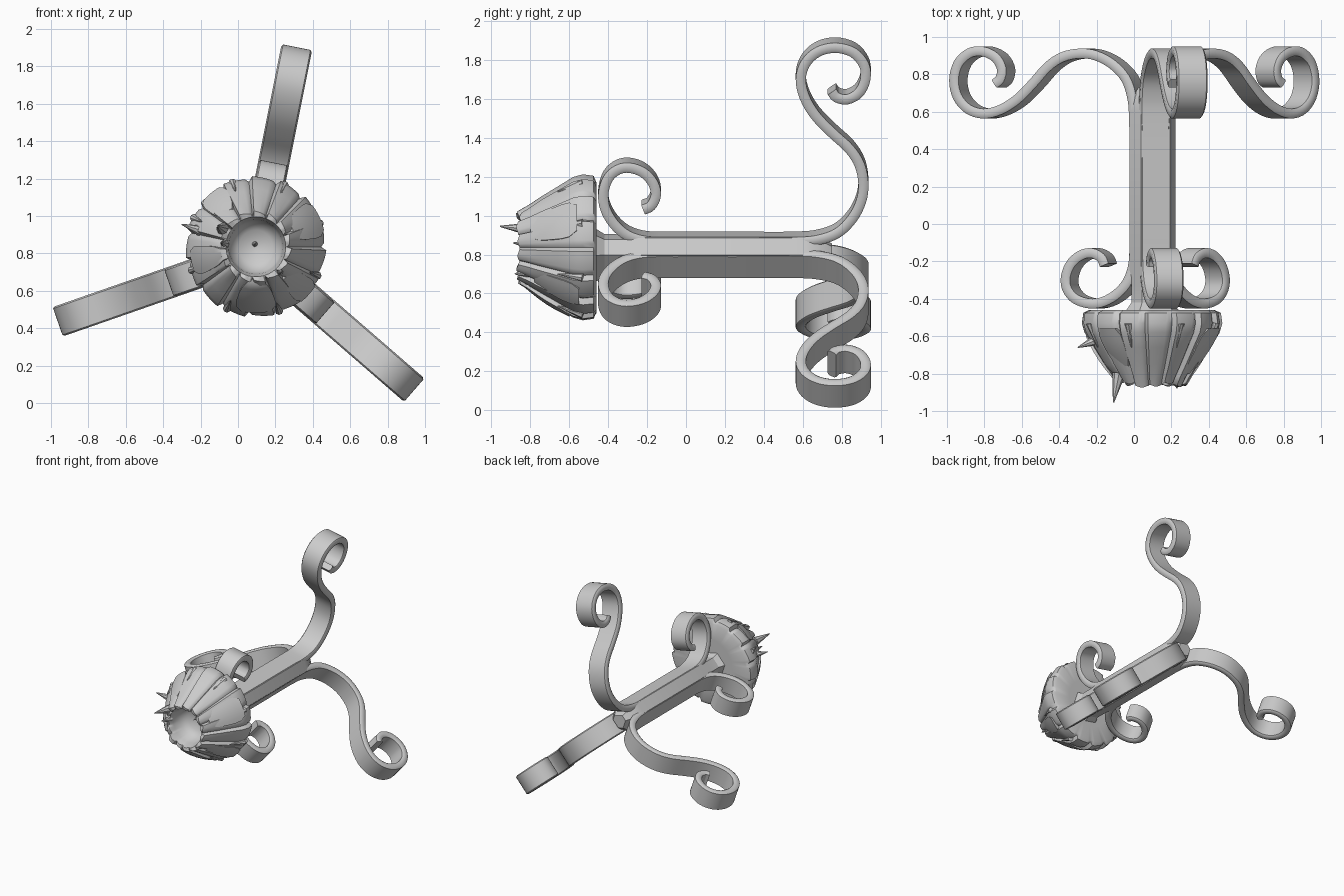
import bpy, bmesh, math, random
from mathutils import Vector

if "Cube" in bpy.data.objects:
    bpy.data.objects.remove(bpy.data.objects["Cube"])

random.seed(4)
CX, CZ, HZ = 0.095, 0.803, 0.835          # shaft axis and head centre height
ANGLES = [math.radians(a) for a in (78.7, 199.2, 319.1)]


def finish(name, bm, angle=40):
    bmesh.ops.recalc_face_normals(bm, faces=bm.faces)
    me = bpy.data.meshes.new(name)
    bm.to_mesh(me)
    bm.free()
    ob = bpy.data.objects.new(name, me)
    bpy.context.collection.objects.link(ob)
    bpy.ops.object.select_all(action='DESELECT')
    bpy.context.view_layer.objects.active = ob
    ob.select_set(True)
    bpy.ops.object.shade_smooth_by_angle(angle=math.radians(angle))
    return ob


def polar(a, r, y, cz=CZ):
    return Vector((CX + r * math.cos(a), y, cz + r * math.sin(a)))


def skin(bm, rings, caps=True):
    vs = [[bm.verts.new(p) for p in ring] for ring in rings]
    n = len(vs[0])
    for a, b in zip(vs, vs[1:]):
        for i in range(n):
            j = (i + 1) % n
            bm.faces.new((a[i], a[j], b[j], b[i]))
    if caps:
        bm.faces.new(vs[0])
        bm.faces.new(vs[-1])


def spline(pts, steps):
    pts = [Vector(p) for p in pts]
    ext = [2 * pts[0] - pts[1]] + pts + [2 * pts[-1] - pts[-2]]
    out = []
    for i in range(1, len(ext) - 2):
        p0, p1, p2, p3 = ext[i - 1:i + 3]
        for s in range(steps):
            t = s / steps
            out.append(0.5 * (2 * p1 + (p2 - p0) * t + (2 * p0 - 5 * p1 + 4 * p2 - p3) * t * t
                              + (3 * p1 - p0 - 3 * p2 + p3) * t ** 3))
    return out + [pts[-1]]


# Scrolled ribbon path as (y, radius): small curl, shaft, large scroll
PATH = [(-.22, .245), (-.18, .265), (-.155, .32), (-.17, .385), (-.22, .44), (-.29, .465),
        (-.35, .455), (-.40, .41), (-.425, .33), (-.415, .25), (-.37, .17), (-.30, .11),
        (-.20, .08), (-.05, .077), (.25, .077), (.56, .077), (.68, .088), (.78, .125),
        (.855, .20), (.90, .29), (.912, .38), (.893, .48), (.84, .565), (.75, .65),
        (.665, .74), (.61, .835), (.59, .93), (.615, 1.015), (.68, 1.075), (.77, 1.095),
        (.86, 1.07), (.915, 1.005), (.922, .93), (.89, .86), (.83, .825), (.775, .835),
        (.75, .865)]
SECTION = [(-1, -.55), (-.9, -1), (.9, -1), (1, -.55), (1, .55), (.9, 1), (-.9, 1), (-1, .55)]


def ribbon(name, a):
    pts = spline(PATH, 4)
    side = Vector((-math.sin(a), 0, math.cos(a)))
    rings = []
    for i, p in enumerate(pts):
        d = (pts[min(i + 1, len(pts) - 1)] - pts[max(i - 1, 0)]).normalized()
        w = .078 if p.x < .5 else .083
        rings.append([polar(a, p.y + d.x * v * .026, p.x - d.y * v * .026) + side * u * w
                      for u, v in SECTION])
    bm = bmesh.new()
    skin(bm, rings)
    finish(name, bm, 50)


for k, a in enumerate(ANGLES):
    ribbon(f"scroll_leg_{k + 1}", a)

# Six-sided shaft core filling the space between the ribbons
bm = bmesh.new()
corner = math.radians(38)
skin(bm, [[polar(a + s * corner, r, y) for a in ANGLES for s in (-1, 1)]
          for y, r in ((-.47, .15), (-.42, .115), (-.32, .115), (-.24, .127), (.60, .127),
                       (.68, .11), (.75, .06))])
finish("shaft_core", bm, 25)

# Petalled head: lathe with stepped petals and a ragged rim
OUTER = [(-.46, .02), (-.46, .20), (-.46, .335), (-.475, .358), (-.53, .366), (-.58, .352),
         (-.66, .303), (-.75, .248), (-.82, .205), (-.855, .180)]
INNER = [(-.85, .160), (-.79, .145), (-.71, .135), (-.67, .09), (-.655, .012)]
PETALS, SUB = 15, 8
rag = [random.uniform(-.025, .03) for _ in range(PETALS)]
rings = []
for k, (y, r) in enumerate(OUTER + INNER):
    ring = []
    for i in range(PETALS * SUB):
        f = (i % SUB) / (SUB - 1)
        dr = dy = 0
        if 3 <= k <= 9:
            dr = .016 * f - .004 - (.012 if i % SUB == 0 else 0)
        if 8 <= k <= 10:
            dy = rag[i // SUB] * (.4 if k == 8 else 1) + .012 * abs(2 * f - 1)
        ring.append(polar(2 * math.pi * i / (PETALS * SUB), r + dr, y + dy, HZ))
    rings.append(ring)
bm = bmesh.new()
skin(bm, rings)
finish("petal_head", bm, 45)


# Larger loose leaves lying over the petals
def leaf(name, deg, half, y0, y1, lift):
    bm = bmesh.new()
    rings = []
    for s in range(7):
        t = s / 6
        y = y0 + (y1 - y0) * t
        r = .352 + (y + .58) * .66 + lift * (.5 + .5 * math.sin(math.pi * t))
        h = math.radians(half) * (1 - .35 * (2 * t - 1) ** 4)
        angs = [math.radians(deg) + h * (u / 3 - 1) for u in range(7)]
        rings.append([polar(a, r, y, HZ) for a in angs]
                     + [polar(a, r - .03, y, HZ) for a in reversed(angs)])
    skin(bm, rings)
    finish(name, bm, 50)


for k, args in enumerate([(193, 14, -.85, -.60, .03), (270, 20, -.84, -.60, .03),
                          (25, 17, -.80, -.56, .022), (318, 12, -.78, -.55, .02),
                          (130, 13, -.76, -.56, .018)]):
    leaf(f"loose_leaf_{k + 1}", *args)


# Pointed shards on the rim, small drips and the central pricket
def spike(name, base, tip, r):
    bm = bmesh.new()
    base, tip = Vector(base), Vector(tip)
    q = (tip - base).to_track_quat('Z', 'Y')
    bmesh.ops.create_cone(bm, segments=8, radius1=r, radius2=r * .1, cap_ends=True,
                          depth=(tip - base).length)
    for v in bm.verts:
        v.co = q @ v.co + (base + tip) / 2
    finish(name, bm)


spike("rim_shard_1", (-.08, -.80, .93), (-.11, -.955, .945), .035)
spike("rim_shard_2", (-.07, -.80, .85), (-.09, -.89, .86), .025)
spike("rim_shard_3", (.22, -.80, .71), (.23, -.88, .70), .03)
spike("rim_shard_4", (-.20, -.62, .92), (-.30, -.66, .955), .03)
spike("pricket", (CX - .005, -.64, .85), (CX - .005, -.72, .85), .018)

for k in range(8):
    a = math.radians(20 + 45 * k)
    spike(f"petal_drip_{k + 1}", polar(a, .365, -.53, HZ), polar(a, .318, -.66, HZ), .022)
